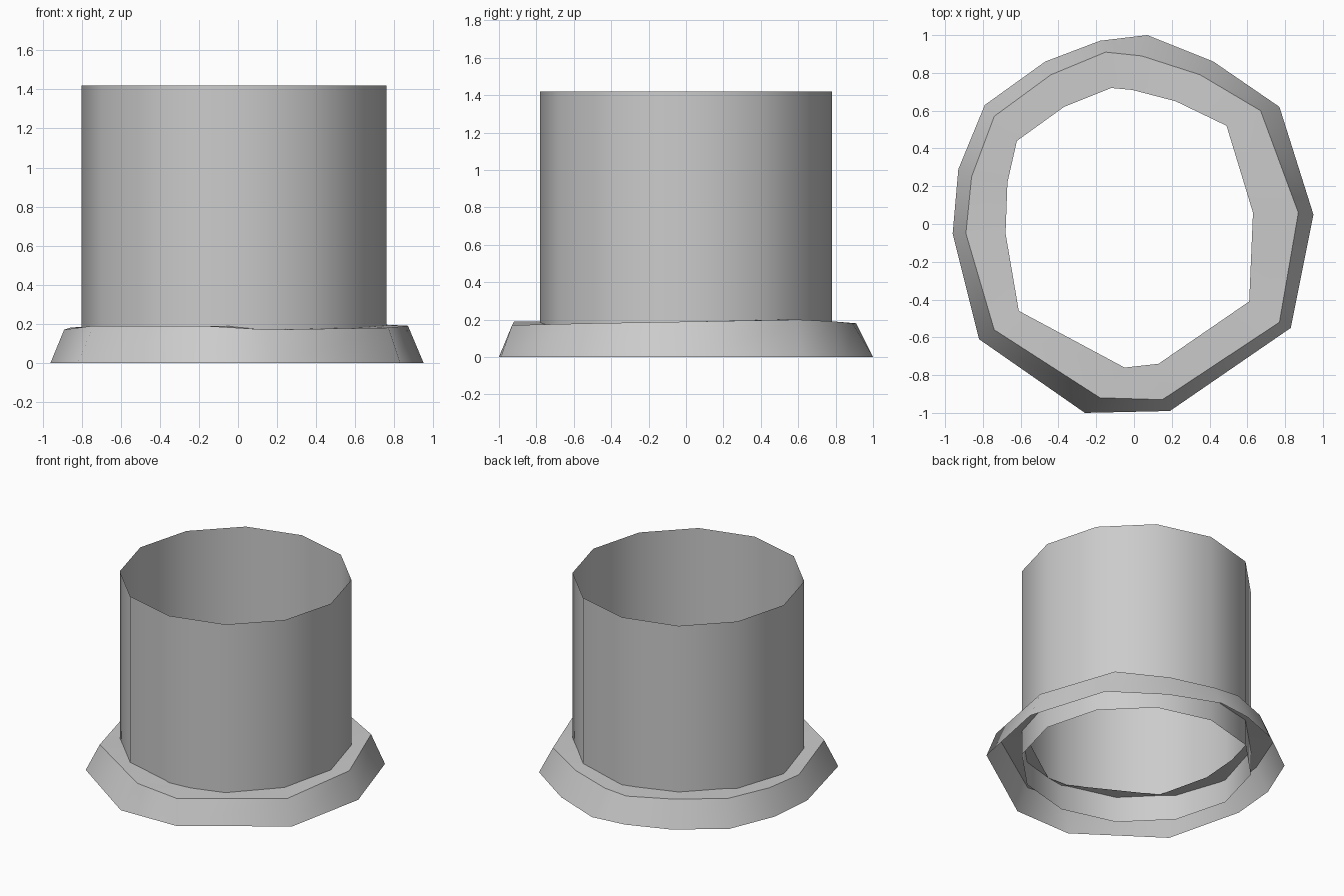
import bpy
import bmesh
import math

default_cube = bpy.data.objects.get("Cube")
if default_cube:
    bpy.data.objects.remove(default_cube, do_unlink=True)


def make_material(name, colour):
    material = bpy.data.materials.new(name)
    material.use_nodes = True
    material.diffuse_color = colour
    shader = material.node_tree.nodes["Principled BSDF"]
    shader.inputs["Base Color"].default_value = colour
    return material


def loft(name, loops, material, smooth_angle):
    """Join closed loops of points, each given counter-clockwise, with open ends."""
    bm = bmesh.new()
    rings = [[bm.verts.new(point) for point in loop] for loop in loops]
    for lower, upper in zip(rings, rings[1:]):
        count = len(lower)
        for i in range(count):
            j = (i + 1) % count
            bm.faces.new((lower[i], lower[j], upper[j], upper[i]))
    mesh = bpy.data.meshes.new(name)
    bm.to_mesh(mesh)
    bm.free()
    mesh.materials.append(material)
    part = bpy.data.objects.new(name, mesh)
    bpy.context.collection.objects.link(part)
    bpy.ops.object.select_all(action="DESELECT")
    part.select_set(True)
    bpy.context.view_layer.objects.active = part
    bpy.ops.object.shade_smooth_by_angle(angle=math.radians(smooth_angle))
    return part


def outline(points, heights):
    """Turn hundredths of a unit into a loop of points in space."""
    return [(x / 100, y / 100, z / 100) for (x, y), z in zip(points, heights)]


grey = make_material("plain grey", (0.6, 0.6, 0.6, 1))

# Open twelve-sided tube
SIDES = 12
RADIUS = 0.78
TUBE_HEIGHT = 1.42


def tube_loop(height):
    angles = [math.tau * i / SIDES for i in range(SIDES)]
    return [(RADIUS * math.cos(a) - 0.02, RADIUS * math.sin(a), height) for a in angles]


loft("tube", [tube_loop(0), tube_loop(TUBE_HEIGHT)], grey, 40)

# Irregular flared collar: foot edge, shoulder edge, then a ledge reaching inside the tube
foot = [(-96, -5), (-82, -61), (-26, -100), (19, -99), (83, -55), (95, 5), (77, 62),
        (42, 86), (7, 100), (-18, 97), (-47, 86), (-79, 63), (-93, 29)]
shoulder = [(-89, -5), (-74, -56), (-18, -92), (15, -93), (77, -52), (87, 6), (67, 60),
            (35, 79), (4, 89), (-15, 91), (-44, 79), (-74, 57), (-86, 25)]
ledge = [(-68, -5), (-61, -46), (-5, -76), (13, -74), (61, -41), (63, 6), (49, 52),
         (22, 65), (-1, 71), (-12, 72), (-37, 62), (-62, 44), (-67, 22)]
ground = [0] * len(foot)
rim = [17, 19, 19, 17, 18, 19, 20, 19, 18, 18, 19, 19, 18]

loft("collar", [outline(foot, ground), outline(shoulder, rim), outline(ledge, rim)], grey, 50)
